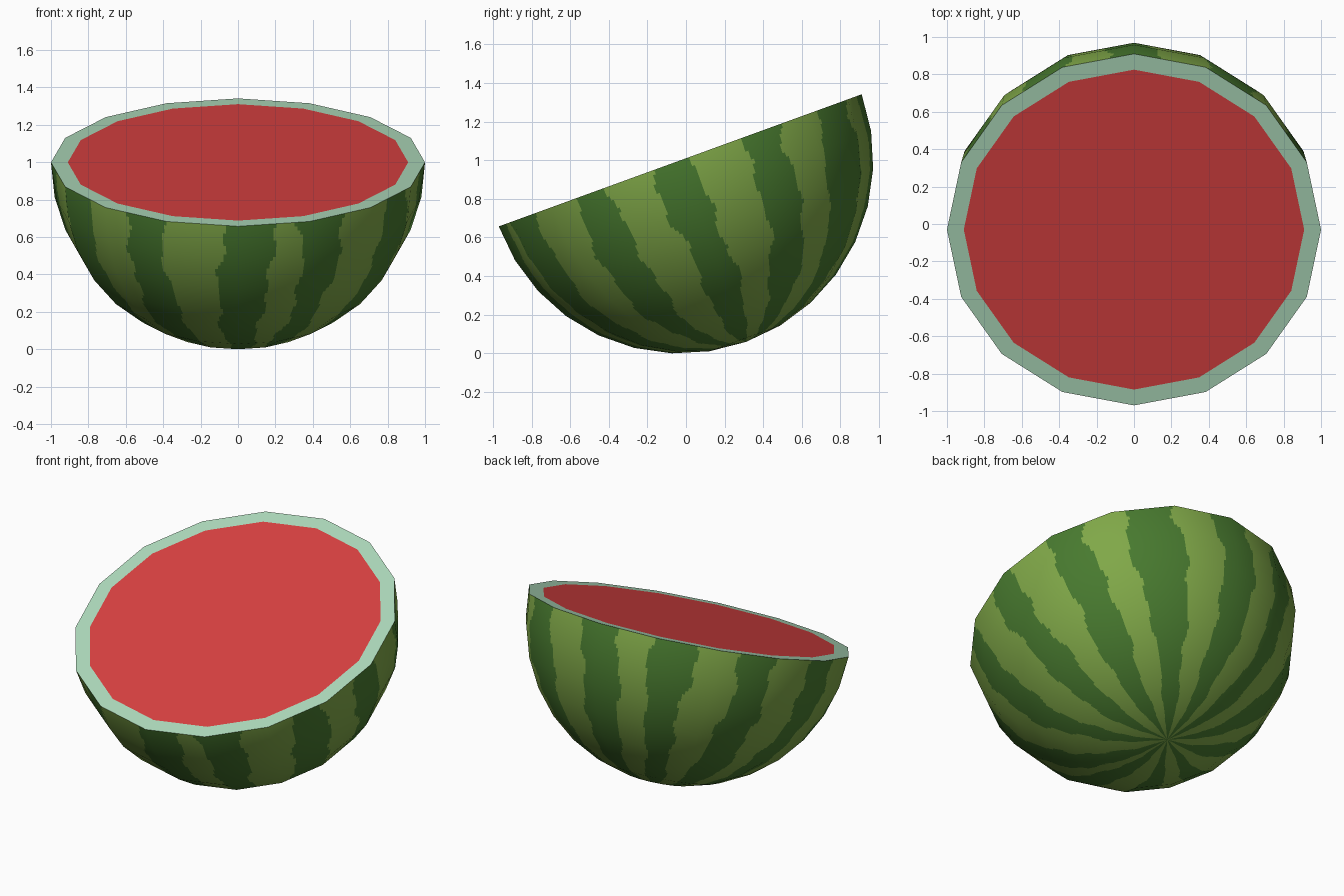
import bpy, math, random
from mathutils import Matrix, Vector

if "Cube" in bpy.data.objects:
    bpy.data.objects.remove(bpy.data.objects["Cube"])

random.seed(4)
SIDES, RINGS = 16, 8          # coarse facets of the half sphere
SUB_A, SUB_R = 24, 8          # painted-stripe resolution inside each facet
FLESH_R = 0.91
PLACE = Matrix.Translation((0, -0.03, 0.999)) @ Matrix.Rotation(math.radians(20), 4, 'X')

# dark stripe edges at the rim, degrees from the front towards +x
STRIPES = [(-6, 10), (20, 34), (52, 66), (81, 95), (110, 125), (139, 157),
           (173, 189), (202, 216), (232, 247), (262, 277), (292, 307), (322, 337)]


def srgb(r, g, b):
    return [((c / 255 + 0.055) / 1.055) ** 2.4 for c in (r, g, b)] + [1]


def material(name, rgb):
    m = bpy.data.materials.new(name)
    m.diffuse_color = srgb(*rgb)
    m.use_nodes = True
    m.node_tree.nodes["Principled BSDF"].inputs["Base Color"].default_value = m.diffuse_color
    return m


def add_object(name, verts, faces, mats):
    me = bpy.data.meshes.new(name)
    me.from_pydata([PLACE @ Vector(v) for v in verts], [], faces)
    for m in mats:
        me.materials.append(m)
    ob = bpy.data.objects.new(name, me)
    bpy.context.collection.objects.link(ob)
    return ob


def ring_point(angle, depth):
    """Point on the unit half sphere: depth 0 = rim, 90 = pole."""
    a, d = math.radians(angle), math.radians(depth)
    return Vector((math.sin(a) * math.cos(d), -math.cos(a) * math.cos(d), -math.sin(d)))


def faceted_point(i, j):
    """Point on the flat facets for fine column i and fine row j."""
    ca, fa = divmod(i, SUB_A)
    cr, fr = divmod(j, SUB_R)
    sa, sr = 360 / SIDES, 90 / RINGS
    top = ring_point(ca * sa, cr * sr).lerp(ring_point((ca + 1) * sa, cr * sr), fa / SUB_A)
    low = ring_point(ca * sa, (cr + 1) * sr).lerp(ring_point((ca + 1) * sa, (cr + 1) * sr), fa / SUB_A)
    return top.lerp(low, fr / SUB_R)


def wobble():
    """Wavy offset in degrees for one stripe edge."""
    p = [random.uniform(0, 6.28) for _ in range(3)]
    return lambda t: (1.3 * math.sin(8 * t + p[0]) + 0.9 * math.sin(21 * t + p[1])
                      + 0.6 * math.sin(47 * t + p[2]))


edges = [(lo, wobble(), hi, wobble()) for lo, hi in STRIPES]


def is_dark(angle, t):
    for lo, wl, hi, wh in edges:
        if any(lo + wl(t) < a < hi + wh(t) for a in (angle, angle - 360)):
            return 1
    return 0


light_green = material("light green rind", (128, 168, 72))
dark_green = material("dark green rind", (72, 122, 47))
pale_green = material("pale green pith", (174, 218, 187))
red = material("red flesh", (217, 65, 65))

# striped rind shell
cols, rows = SIDES * SUB_A, RINGS * SUB_R
verts = [faceted_point(i, j) for j in range(rows) for i in range(cols)] + [Vector((0, 0, -1))]
faces, stripe = [], []
for j in range(rows):
    for i in range(cols):
        k = (i + 1) % cols
        if j < rows - 1:
            faces.append((j * cols + i, (j + 1) * cols + i, (j + 1) * cols + k, j * cols + k))
        else:
            faces.append((j * cols + i, len(verts) - 1, j * cols + k))
        stripe.append(is_dark((i + 0.5) * 360 / cols, (j + 0.5) / rows))
rind = add_object("rind", verts, faces, [light_green, dark_green])
for poly, s in zip(rind.data.polygons, stripe):
    poly.material_index = s
    poly.use_smooth = True
# smooth shading across the coarse facets
turn = PLACE.to_3x3()
rind.data.normals_split_custom_set_from_vertices([(turn @ v).normalized() for v in verts])

# pale pith ring on the cut
outer = [ring_point(i * 360 / SIDES, 0) for i in range(SIDES)]
inner = [p * FLESH_R for p in outer]
add_object("pith_ring", outer + inner,
           [(i, (i + 1) % SIDES, SIDES + (i + 1) % SIDES, SIDES + i) for i in range(SIDES)],
           [pale_green])

# red flesh disc
add_object("flesh", inner, [tuple(range(SIDES))], [red])
